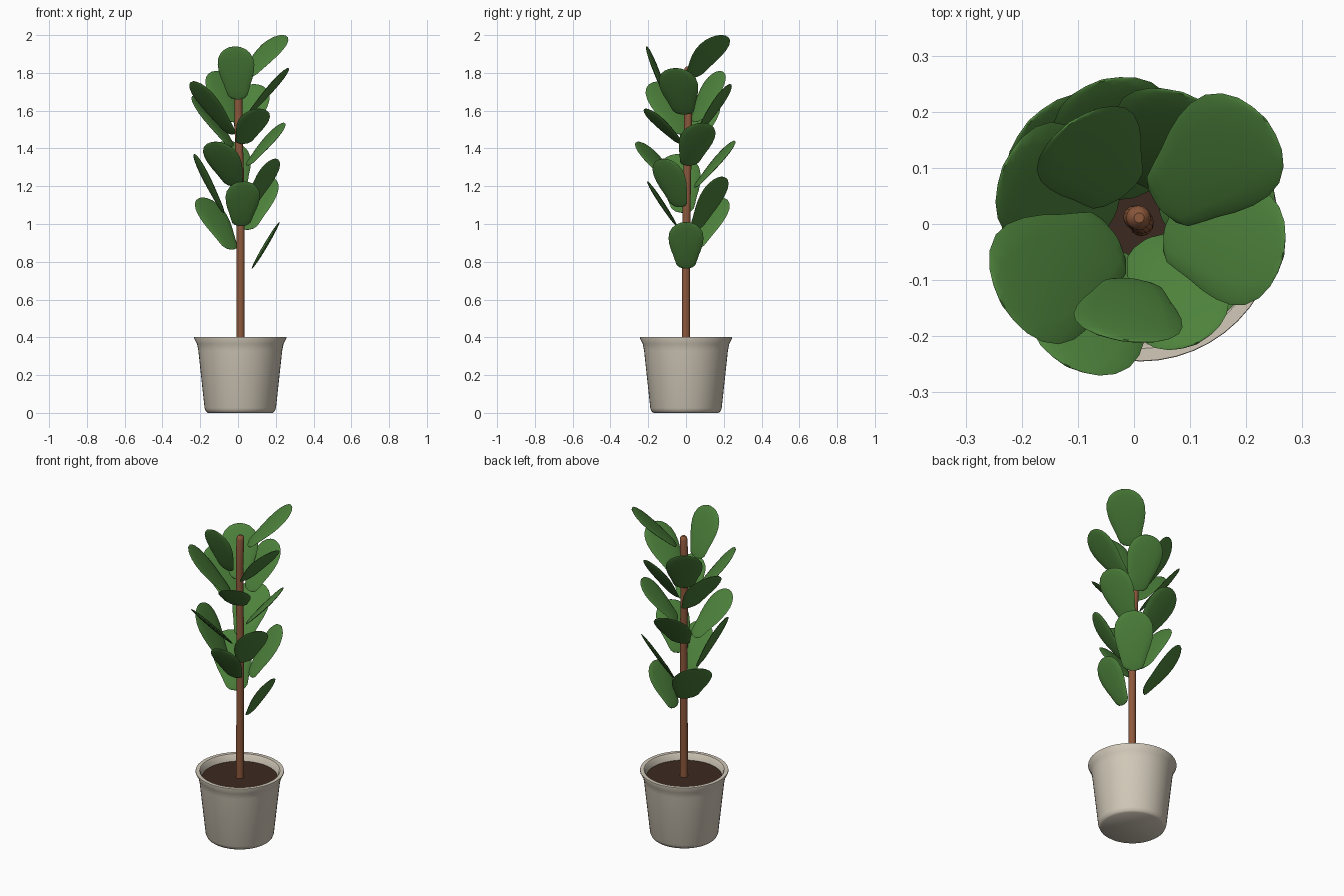
import bpy, bmesh, math
from mathutils import Vector

cube = bpy.data.objects.get("Cube")
if cube:
    bpy.data.objects.remove(cube)


def material(name, rgb):
    m = bpy.data.materials.new(name)
    m.use_nodes = True
    m.diffuse_color = (*rgb, 1)
    m.node_tree.nodes["Principled BSDF"].inputs["Base Color"].default_value = (*rgb, 1)
    return m


GREEN = material("leaf green", (0.075, 0.225, 0.045))
BROWN = material("stem brown", (0.27, 0.1, 0.045))
SOIL = material("dark soil", (0.045, 0.022, 0.015))
CLAY = material("pale stone", (0.64, 0.58, 0.48))


def ring(center, u, v, a, b, n):
    """Ellipse of n points around center with half axes a along u, b along v."""
    return [center + u * a * math.cos(2 * math.pi * i / n)
            + v * b * math.sin(2 * math.pi * i / n) for i in range(n)]


def loft(name, rings, mat, angle=40):
    """Skin a list of rings, cap both ends and shade smooth."""
    bm = bmesh.new()
    loops = [[bm.verts.new(p) for p in r] for r in rings]
    n = len(loops[0])
    for low, high in zip(loops, loops[1:]):
        for i in range(n):
            j = (i + 1) % n
            bm.faces.new((low[i], low[j], high[j], high[i]))
    bm.faces.new(loops[0][::-1])
    bm.faces.new(loops[-1])
    bmesh.ops.recalc_face_normals(bm, faces=bm.faces)
    mesh = bpy.data.meshes.new(name)
    bm.to_mesh(mesh)
    bm.free()
    mesh.materials.append(mat)
    ob = bpy.data.objects.new(name, mesh)
    bpy.context.collection.objects.link(ob)
    bpy.ops.object.select_all(action="DESELECT")
    ob.select_set(True)
    bpy.context.view_layer.objects.active = ob
    bpy.ops.object.shade_smooth_by_angle(angle=math.radians(angle))
    return ob


X, Y, Z = Vector((1, 0, 0)), Vector((0, 1, 0)), Vector((0, 0, 1))
AXIS = Vector((0.012, 0, 0))


def turned(name, profile, mat, n=48):
    return loft(name, [ring(AXIS + Z * z, X, Y, r, r, n) for r, z in profile], mat)


# Pot: outer wall with chamfered foot and flared lip, then the inner wall
turned("pot", [(0.172, 0), (0.182, 0.008), (0.189, 0.025), (0.222, 0.33), (0.229, 0.365),
               (0.245, 0.397), (0.244, 0.402), (0.222, 0.402), (0.216, 0.395),
               (0.206, 0.345)], CLAY)
turned("soil", [(0.204, 0.34), (0.209, 0.362)], SOIL)

# Stem: slightly bent, with a rounded tip
stem_path = [(0.013, 0, 0.35, 0.022), (0.014, 0, 0.8, 0.021), (0.014, 0.004, 1.15, 0.021),
             (0.003, 0.011, 1.5, 0.021), (0.002, 0.012, 1.65, 0.021), (0.008, 0.011, 1.81, 0.022),
             (0.009, 0.011, 1.826, 0.018), (0.009, 0.011, 1.834, 0.009)]
loft("stem", [ring(Vector((x, y, z)), X, Y, r, r, 16) for x, y, z, r in stem_path], BROWN)

# Leaf outline: position along the leaf, relative half width
OUTLINE = [(0, 0.12), (0.02, 0.36), (0.07, 0.53), (0.16, 0.62), (0.28, 0.73), (0.4, 0.86),
           (0.53, 0.96), (0.66, 1), (0.78, 0.95), (0.88, 0.79), (0.95, 0.56),
           (0.985, 0.32), (1, 0.08)]


def leaf(name, azimuth, r0, z0, r1, z1):
    out = Vector((math.cos(azimuth), math.sin(azimuth), 0))
    side = Vector((-out.y, out.x, 0))
    base, tip = AXIS + out * r0 + Z * z0, AXIS + out * r1 + Z * z1
    length = (tip - base).length
    normal = (tip - base).cross(side).normalized()
    rings = []
    for t, w in OUTLINE:
        thick = 0.011 * math.sqrt(max(0.04, 1 - (2 * t - 1) ** 2))
        rings.append(ring(base.lerp(tip, t), side, normal, w * length * 0.325, thick, 14))
    loft(name, rings, GREEN, 60)


# Leaves climb the stem in a golden-angle spiral: base radius, base z, tip radius, tip z
LEAVES = [(0.062, 0.765, 0.207, 1.01), (0.06, 0.865, 0.27, 1.14), (0.05, 0.99, 0.205, 1.225),
          (0.06, 0.97, 0.24, 1.25), (0.09, 1.06, 0.247, 1.37), (0.06, 1.09, 0.22, 1.345),
          (0.05, 1.195, 0.265, 1.44), (0.06, 1.2, 0.285, 1.435), (0.04, 1.31, 0.245, 1.535),
          (0.05, 1.41, 0.265, 1.68), (0.03, 1.425, 0.235, 1.61), (0.065, 1.48, 0.245, 1.74),
          (0.05, 1.475, 0.285, 1.755), (0.045, 1.58, 0.26, 1.825), (0.06, 1.54, 0.22, 1.81),
          (0.1, 1.66, 0.21, 1.94), (0.045, 1.775, 0.29, 2.0)]
for i, spec in enumerate(LEAVES):
    leaf(f"leaf_{i + 1}", math.radians(137.5 * i), *spec)
